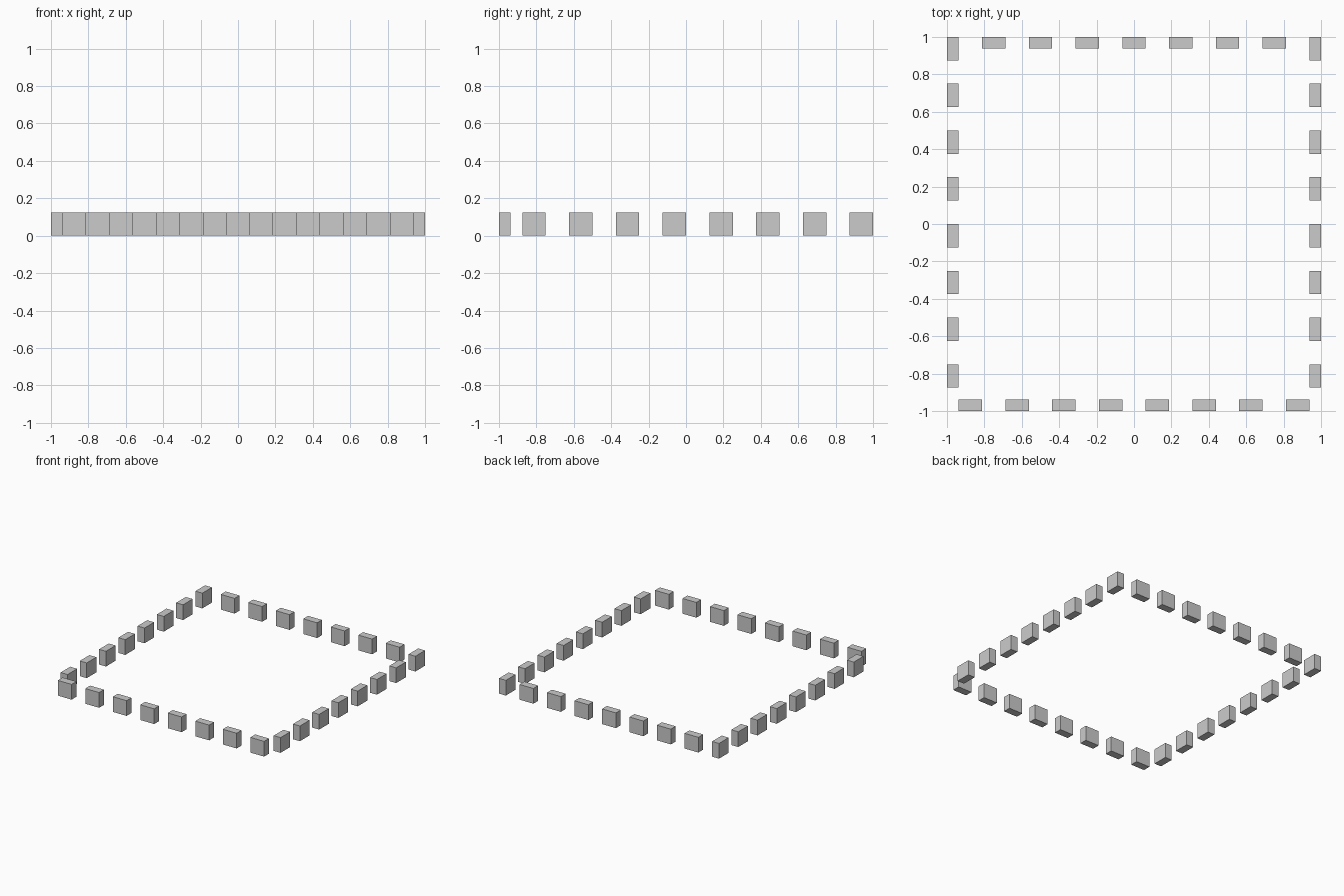
import bpy, bmesh
from mathutils import Matrix, Vector

if "Cube" in bpy.data.objects:
    bpy.data.objects.remove(bpy.data.objects["Cube"])

LONG, THIN, HIGH, STEP = 0.125, 0.0625, 0.125, 0.25
EDGE = 1 - THIN / 2  # centre line of each wall


def merlon_row(name, first, direction, count, size):
    """A row of evenly spaced blocks standing on z = 0."""
    bm = bmesh.new()
    for i in range(count):
        pos = Vector((*first, HIGH / 2)) + Vector(direction) * STEP * i
        bmesh.ops.create_cube(bm, size=1, matrix=Matrix.Translation(pos) @ Matrix.Diagonal((*size, 1)))
    mesh = bpy.data.meshes.new(name)
    bm.to_mesh(mesh)
    bm.free()
    bpy.context.collection.objects.link(bpy.data.objects.new(name, mesh))


# Front and back battlements, staggered by half a step
along_x = (LONG, THIN, HIGH)
merlon_row("front_merlons", (-0.875, -EDGE), (1, 0, 0), 8, along_x)
merlon_row("back_merlons", (-0.75, EDGE), (1, 0, 0), 7, along_x)

# Side battlements, ending flush with the back corners
along_y = (THIN, LONG, HIGH)
for side, name in ((-1, "left_merlons"), (1, "right_merlons")):
    merlon_row(name, (side * EDGE, -0.8125), (0, 1, 0), 8, along_y)
